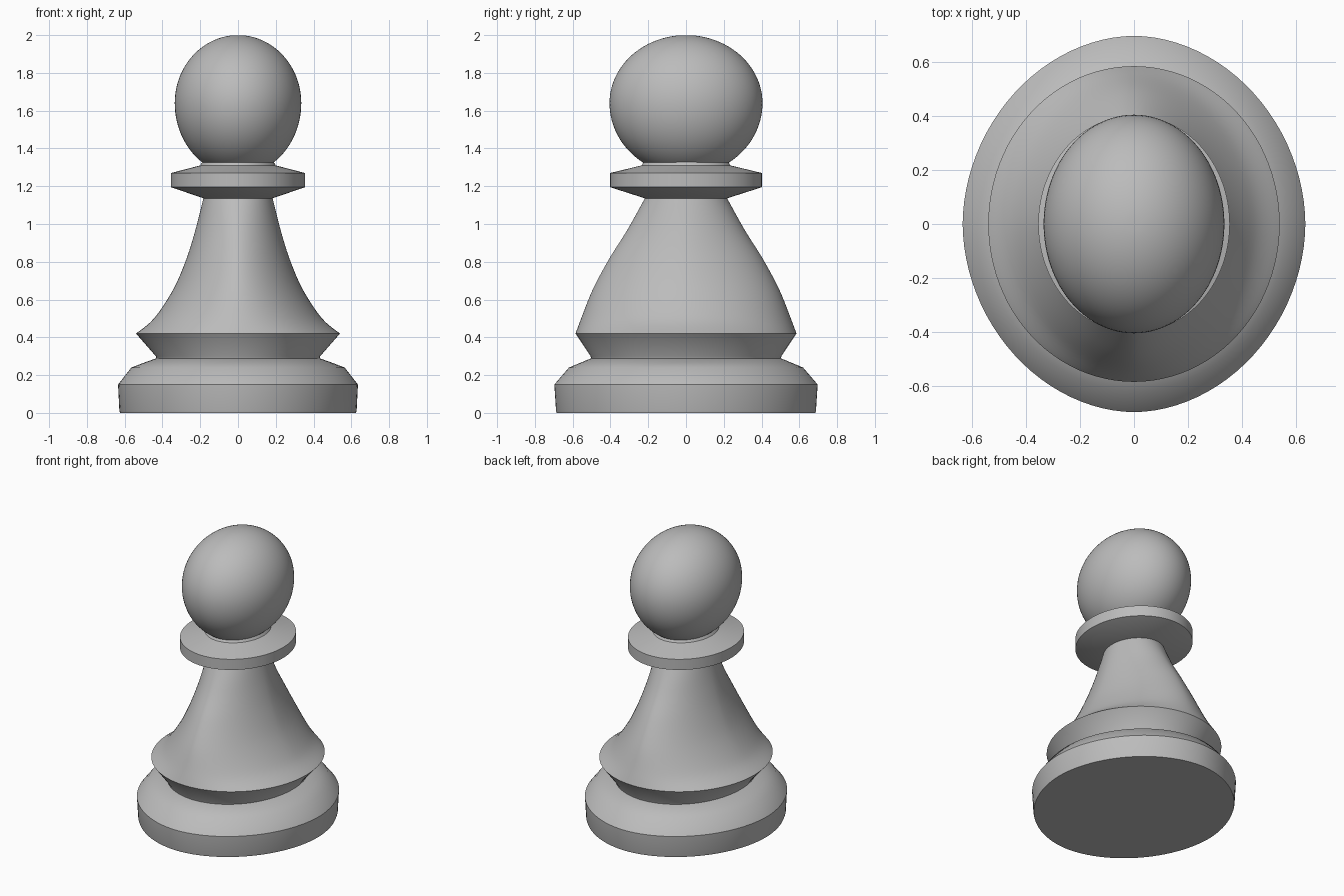
import bpy, bmesh, math

cube = bpy.data.objects.get("Cube")
if cube:
    bpy.data.objects.remove(cube, do_unlink=True)

GREY = (0.5, 0.5, 0.5, 1)
mat = bpy.data.materials.new("plain grey")
mat.use_nodes = True
mat.diffuse_color = GREY
mat.node_tree.nodes["Principled BSDF"].inputs["Base Color"].default_value = GREY

SIDES = 96


def spow(v, p):
    return math.copysign(abs(v) ** p, v)


def loft(name, rings, sharp=35):
    """Skin oval rings (z, half width, half depth, roundness); 2 is a true oval."""
    bm = bmesh.new()
    loops = []
    for z, rx, ry, n in rings:
        loop = []
        for i in range(SIDES):
            a = math.tau * i / SIDES
            loop.append(bm.verts.new((rx * spow(math.cos(a), 2 / n),
                                      ry * spow(math.sin(a), 2 / n), z)))
        loops.append(loop)
    for lo, hi in zip(loops, loops[1:]):
        for i in range(SIDES):
            j = (i + 1) % SIDES
            bm.faces.new((lo[i], lo[j], hi[j], hi[i]))
    bm.faces.new(loops[0][::-1])
    bm.faces.new(loops[-1])
    mesh = bpy.data.meshes.new(name)
    bm.to_mesh(mesh)
    bm.free()
    mesh.materials.append(mat)
    obj = bpy.data.objects.new(name, mesh)
    bpy.context.collection.objects.link(obj)
    bpy.ops.object.select_all(action="DESELECT")
    obj.select_set(True)
    bpy.context.view_layer.objects.active = obj
    bpy.ops.object.shade_smooth_by_angle(angle=math.radians(sharp))
    return obj


def smooth_rings(keys, steps=6):
    """Catmull-Rom interpolation between key rings."""
    pts = [keys[0]] + keys + [keys[-1]]
    out = []
    for a, b, c, d in zip(pts, pts[1:], pts[2:], pts[3:]):
        for s in range(steps):
            t = s / steps
            out.append([0.5 * (2 * q + (r - p) * t
                               + (2 * p - 5 * q + 4 * r - w) * t * t
                               + (3 * q - p - 3 * r + w) * t ** 3)
                        for p, q, r, w in zip(a, b, c, d)])
    return out + [keys[-1]]


# Foot with a bevelled shoulder
loft("base", [(0, .625, .685, 1.92), (.01, .628, .688, 1.92), (.15, .635, .697, 1.92),
              (.24, .565, .62, 1.95), (.265, .50, .56, 2), (.29, .43, .50, 2)])

# Flared ring under the body
loft("lower_ring", [(.28, .43, .50, 2), (.30, .435, .505, 2), (.42, .54, .585, 2)])

# Body, concave across its width and nearly straight along its depth
loft("body", smooth_rings([(.42, .54, .585, 2), (.50, .445, .555, 1.9), (.65, .345, .495, 1.8),
                           (.81, .275, .41, 1.75), (.97, .225, .31, 1.8), (1.15, .18, .21, 2)]))

# Collar disc
loft("collar", [(1.135, .18, .215, 2), (1.195, .355, .402, 2),
                (1.27, .355, .402, 2), (1.31, .20, .235, 2), (1.335, .185, .22, 2)], 20)

# Egg-shaped head, a little fuller below the middle
head = []
for k in range(1, 48):
    a = math.pi * (k / 48 - 0.5)
    rise = .36 if a > 0 else .38
    head.append((1.64 + rise * math.sin(a), .335 * math.cos(a), .405 * math.cos(a), 2))
loft("head", head, 60)
